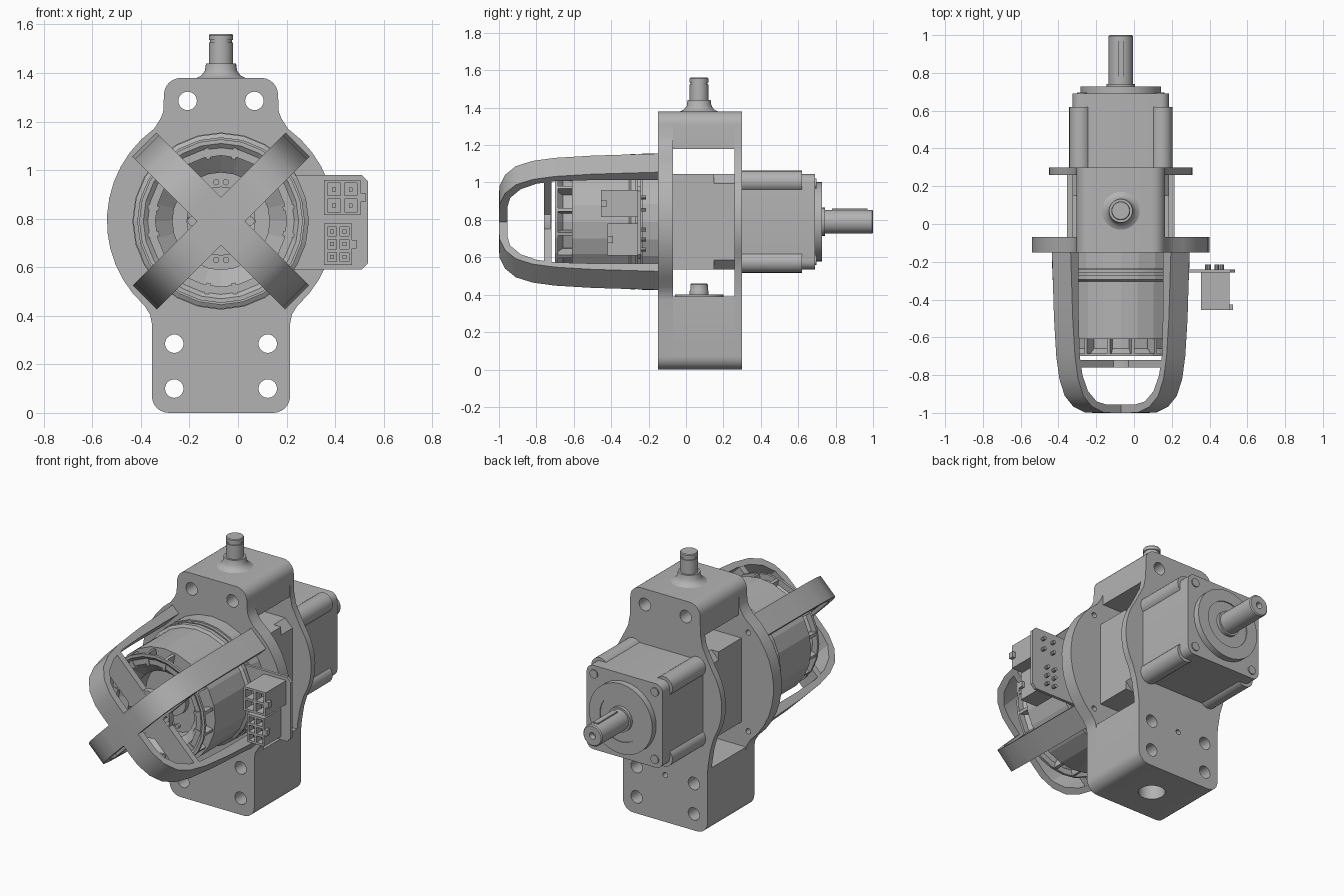
import bpy, bmesh, math
from mathutils import Matrix, Vector

if "Cube" in bpy.data.objects:
    bpy.data.objects.remove(bpy.data.objects["Cube"])

CX, CZ = -0.07, 0.79      # main axis, running along y
SX, SY = CX, 0.07         # upright spindle axis
grey = bpy.data.materials.new("machined grey")
grey.use_nodes = True
grey.diffuse_color = (0.45, 0.45, 0.45, 1)
grey.node_tree.nodes["Principled BSDF"].inputs["Base Color"].default_value = grey.diffuse_color


def finish(name, bm, smooth=None):
    bmesh.ops.remove_doubles(bm, verts=bm.verts, dist=1e-5)
    bmesh.ops.recalc_face_normals(bm, faces=bm.faces)
    me = bpy.data.meshes.new(name)
    bm.to_mesh(me)
    bm.free()
    me.materials.append(grey)
    ob = bpy.data.objects.new(name, me)
    bpy.context.collection.objects.link(ob)
    if smooth:
        shade(ob, smooth)
    return ob


def shade(ob, angle=32):
    bpy.ops.object.select_all(action='DESELECT')
    ob.select_set(True)
    bpy.context.view_layer.objects.active = ob
    bpy.ops.object.shade_smooth_by_angle(angle=math.radians(angle))


def slab(name, pts, y0, y1, smooth=None):
    """Extrude an (x, z) outline from y0 to y1."""
    bm = bmesh.new()
    face = bm.faces.new([bm.verts.new((x, y0, z)) for x, z in pts])
    ext = bmesh.ops.extrude_face_region(bm, geom=[face])["geom"]
    bmesh.ops.translate(bm, vec=(0, y1 - y0, 0),
                        verts=[g for g in ext if isinstance(g, bmesh.types.BMVert)])
    return finish(name, bm, smooth)


def lathe(name, prof, axis='Y', at=(CX, 0, CZ), n=32, phase=0, smooth=32):
    """Revolve (radius, height) points round an axis."""
    bm = bmesh.new()
    rings = []
    for r, h in prof:
        ring = []
        for i in range(n):
            a = phase + 2 * math.pi * i / n
            u, v = r * math.cos(a), r * math.sin(a)
            p = (u, h, v) if axis == 'Y' else (u, v, h)
            ring.append(bm.verts.new(Vector(p) + Vector(at)))
        rings.append(ring)
    for a, b in zip(rings, rings[1:]):
        for i in range(n):
            bm.faces.new((a[i], a[i - 1], b[i - 1], b[i]))
    return finish(name, bm, smooth)


def rod(name, x, z, r, y0, y1, n=24):
    return lathe(name, [(0, y0), (r, y0), (r, y1), (0, y1)], at=(x, 0, z), n=n)


def box(name, x0, x1, y0, y1, z0, z1):
    return slab(name, [(x0, z0), (x1, z0), (x1, z1), (x0, z1)], y0, y1)


def round_rect(x0, x1, z0, z1, r, n=6):
    pts = []
    for k, (x, z) in enumerate([(x1 - r, z1 - r), (x0 + r, z1 - r), (x0 + r, z0 + r), (x1 - r, z0 + r)]):
        for i in range(n + 1):
            a = math.pi / 2 * (k + i / n)
            pts.append((x + r * math.cos(a), z + r * math.sin(a)))
    return pts


def cut(ob, cutters):
    for c in cutters:
        m = ob.modifiers.new("cut", 'BOOLEAN')
        m.operation, m.solver, m.object = 'DIFFERENCE', 'EXACT', c
    dg = bpy.context.evaluated_depsgraph_get()
    me = bpy.data.meshes.new_from_object(ob.evaluated_get(dg))
    ob.modifiers.clear()
    ob.data = me
    for c in cutters:
        bpy.data.objects.remove(c)


# Bracket: two waisted plates joined by a top and a bottom block
HOLES = [(sx * 0.1375, 1.285) for sx in (-1, 1)] + \
        [(sx * 0.1925, z) for sx in (-1, 1) for z in (0.10, 0.285)]


def drills():
    return [rod("drill", CX + x, z, 0.038, -0.3, 0.5) for x, z in HOLES]


def plate_outline(R, a0, a1, low, high):
    half = [(0.215 + 0.07 * math.sin(t), 0.07 - 0.07 * math.cos(t))
            for t in [math.pi / 12 * i for i in range(7)]] + low
    for i in range(13):
        a = math.radians(a0 + (a1 - a0) * i / 12)
        half.append((R * math.cos(a), CZ + R * math.sin(a)))
    half += high + [(0.165 + 0.07 * math.cos(t), 1.31 + 0.07 * math.sin(t))
                    for t in [math.pi / 12 * i for i in range(7)]]
    return [(CX + x, z) for x, z in half] + [(CX - x, z) for x, z in reversed(half)]


front = slab("front_plate", plate_outline(0.47, -48, 54, [(0.285, 0.37), (0.292, 0.405)],
                                          [(0.25, 1.21), (0.238, 1.24)]), -0.15, -0.07)
cut(front, drills() + [rod("drill", CX + sx * 0.3, CZ + sz * 0.3, 0.016, -0.3, 0)
                       for sx in (-1, 1) for sz in (-1, 1)])
back = slab("back_plate", plate_outline(0.38, -30, 34, [(0.285, 0.38), (0.29, 0.43), (0.305, 0.52)],
                                        [(0.285, 1.06), (0.25, 1.13), (0.237, 1.2)]), 0.26, 0.30)
cut(back, drills() + [rod("drill", CX, 0.285, 0.016, 0.2, 0.4)])

lower = [p for p in round_rect(CX - 0.285, CX + 0.285, 0, 0.8, 0.07) if p[1] < 0.4]
lower = slab("bottom_block", lower + [(CX + 0.285, 0.39), (CX - 0.285, 0.39)], -0.07, 0.26)
cut(lower, drills() + [lathe("bore", [(0, -0.1), (0.075, -0.1), (0.075, 0.25), (0, 0.25)], 'Z', (SX, SY, 0))])
upper = [p for p in round_rect(CX - 0.235, CX + 0.235, 0.8, 1.38, 0.07) if p[1] > 1.2]
upper = slab("top_block", upper + [(CX - 0.235, 1.18), (CX + 0.235, 1.18)], -0.07, 0.26)
cut(upper, drills())
for ob in (front, back, lower, upper):
    shade(ob)

# Upright spindle above, and its lower bearing knob
lathe("top_spindle", [(0, 1.37), (0.1, 1.37), (0.1, 1.38), (0.08, 1.39), (0.066, 1.41), (0.062, 1.44),
                      (0.05, 1.44), (0.05, 1.525), (0.045, 1.525), (0.045, 1.535), (0.05, 1.535),
                      (0.05, 1.555), (0.046, 1.56), (0, 1.56)], 'Z', (SX, SY, 0))
lathe("lower_bearing", [(0, 0.38), (0.13, 0.38), (0.13, 0.40), (0.05, 0.40), (0.05, 0.42), (0.047, 0.425),
                        (0.047, 0.455), (0.04, 0.46), (0, 0.46)], 'Z', (SX, SY, 0))

# Gear housing held between the plates
H = 0.255
box("gear_housing", CX - H, CX + H, -0.07, 0.15, CZ - H, CZ + H)
slab("gear_housing_rear", round_rect(CX - H, CX + H, CZ - H, CZ + H, 0.05, 1), 0.15, 0.27)

# Square rear motor with corner rods, pilot and keyed shaft
slab("rear_motor_body", round_rect(CX - H, CX + H, CZ - H, CZ + H, 0.03), 0.30, 0.62, 32)
slab("rear_motor_flange", round_rect(CX - H, CX + H, CZ - H, CZ + H, 0.045), 0.62, 0.69, 32)
for sx in (-1, 1):
    for sz in (-1, 1):
        rod("corner_rod", CX + sx * 0.215, CZ + sz * 0.215, 0.058, 0.30, 0.62)
        rod("corner_screw", CX + sx * 0.205, CZ + sz * 0.205, 0.026, 0.68, 0.697)
lathe("pilot_and_shaft", [(0, 0.68), (0.213, 0.68), (0.213, 0.728), (0.14, 0.728), (0.14, 0.722),
                          (0.075, 0.722), (0.075, 0.742), (0.064, 0.742), (0.064, 0.994),
                          (0.058, 1), (0.02, 1), (0.015, 0.97), (0, 0.97)])
box("shaft_key", CX - 0.016, CX + 0.016, 0.78, 0.97, 0.83, 0.86)

# Front motor: faceted can, vent fins, funnel-shaped nose
lathe("motor_can", [(0, -0.14), (0.365, -0.14), (0.365, -0.235), (0.35, -0.235), (0.35, -0.27),
                    (0.362, -0.27), (0.362, -0.295), (0.345, -0.305), (0.345, -0.61), (0.27, -0.61),
                    (0.27, -0.685), (0.337, -0.685), (0.337, -0.70), (0.32, -0.70), (0.2, -0.6),
                    (0.2, -0.5), (0, -0.5)], n=24, smooth=5)
for i in range(16):
    fin = box("vent_fin", -0.009, 0.009, -0.69, -0.605, 0.26, 0.333)
    fin.data.transform(Matrix.Translation((CX, 0, CZ)) @ Matrix.Rotation(math.pi * (i + 0.5) / 8, 4, 'Y'))
rod("motor_hub", CX, CZ, 0.09, -0.53, -0.5)
for sz in (-1, 1):
    for dx in (-0.02, 0.02):
        rod("hub_screw", CX + dx, CZ + sz * 0.16, 0.013, -0.515, -0.5, 12)

# Guard cage: two crossed hoops with a cross brace
outer = [(0.445, -0.15), (0.43, -0.5), (0.413, -0.7), (0.39, -0.82), (0.35, -0.91), (0.285, -0.967), (0.2, -0.997), (0.13, -1)]
inner = [(0.385, -0.15), (0.385, -0.5), (0.377, -0.7), (0.357, -0.8), (0.315, -0.885), (0.25, -0.94), (0.18, -0.955)]
hoop = outer + [(-r, y) for r, y in reversed(outer)] + [(-r, y) for r, y in inner] + list(reversed(inner))
for s in (-1, 1):
    bar = slab("guard_hoop", hoop, -0.07, 0.07)
    brace = box("guard_brace", -0.38, 0.38, -0.76, -0.72, -0.068, 0.068)
    bar.data.transform(Matrix.Rotation(math.pi / 2, 4, 'X') @ Matrix.Scale(-1, 4, (0, 0, 1)))
    # stand the hoop in the x-y plane with its nose at the front
    if min(v.co.y for v in bar.data.vertices) > -0.5:
        bar.data.transform(Matrix.Scale(-1, 4, (0, 1, 0)))
    for ob in (bar, brace):
        ob.data.transform(Matrix.Translation((CX, 0, CZ)) @ Matrix.Rotation(s * math.pi / 4, 4, 'Y'))
        bm = bmesh.new()
        bm.from_mesh(ob.data)
        bmesh.ops.recalc_face_normals(bm, faces=bm.faces)
        bm.to_mesh(ob.data)
        bm.free()
    shade(bar, 25)
hub = rod("brace_hub", CX, CZ, 0.142, -0.759, -0.721)
cut(hub, [rod("drill", CX + s * 0.118, CZ, 0.018, -0.9, -0.6) for s in (-1, 1)])

# Circuit board: disc behind the can with a tab for the sockets
rod("board_disc", CX, CZ, 0.358, -0.258, -0.24, 48)
slab("board_tab", round_rect(0.2, 0.535, 0.59, 0.98, 0.025, 1), -0.258, -0.24)


def socket(name, x0, x1, z0, z1, y0, rows, cell, latch):
    shell = box(name, x0, x1, y0, -0.255, z0, z1)
    px, pz = (x1 - x0 - 0.012) / 2, (z1 - z0 - 0.012) / rows
    spots = [(x0 + 0.006 + px * (i + 0.5), z0 + 0.006 + pz * (j + 0.5)) for i in range(2) for j in range(rows)]
    c = cell / 2
    cut(shell, [box("cell", x - c, x + c, y0 - 0.1, y0 + 0.12, z - c, z + c) for x, z in spots])
    for x, z in spots:
        box("contact", x - 0.008, x + 0.008, y0 + 0.03, y0 + 0.13, z - 0.008, z + 0.008)
        rod("solder_pin", x, z, 0.011, -0.245, -0.215, 10)
    zm = (z0 + z1) / 2
    box("latch", x1 - 0.005, x1 + latch, y0, y0 + 0.03, zm - 0.018, zm + 0.018)


socket("upper_socket", 0.355, 0.505, 0.815, 0.96, -0.455, 2, 0.052, 0.02)
socket("lower_socket", 0.355, 0.47, 0.61, 0.78, -0.42, 3, 0.038, 0.018)
